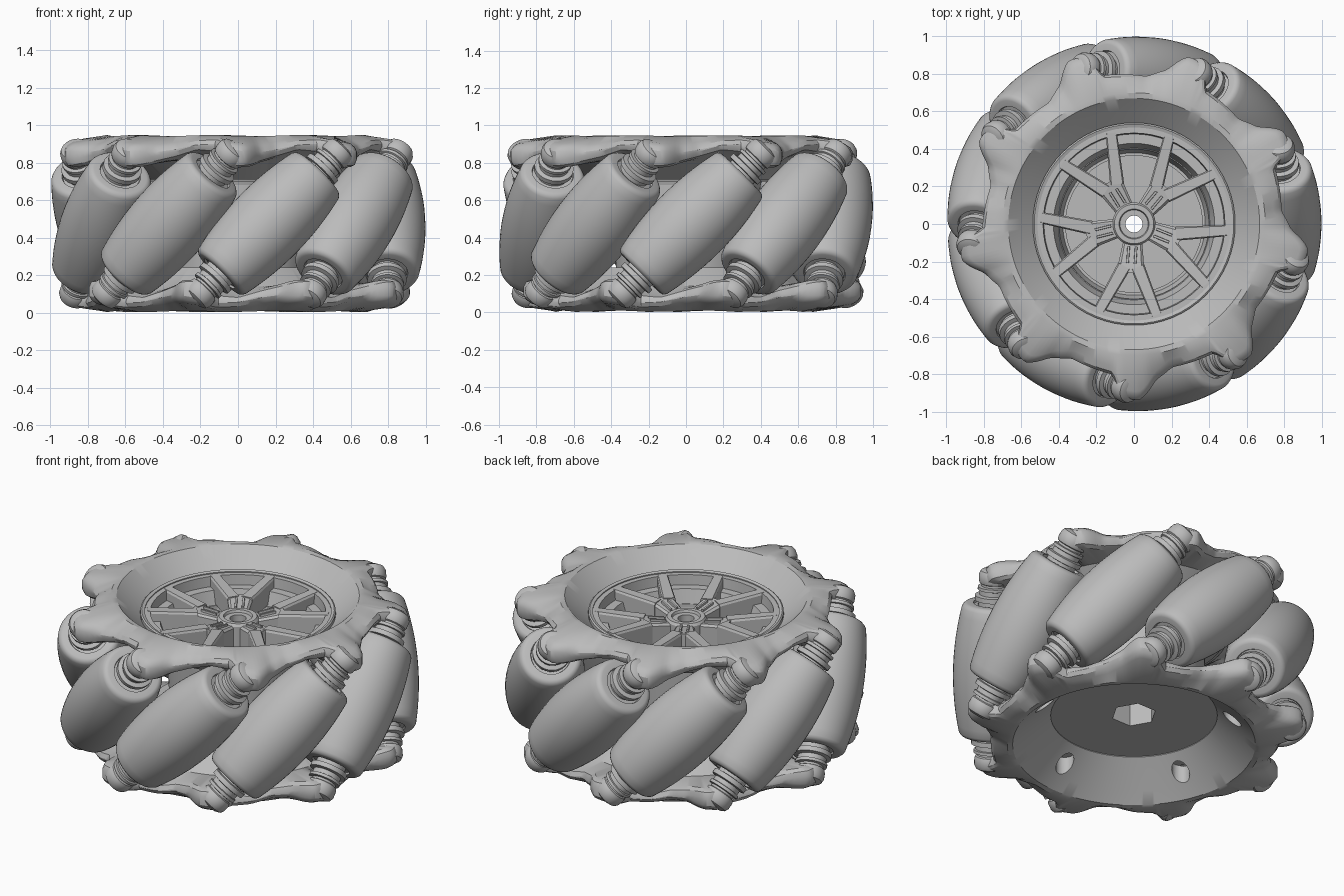
import bpy, bmesh
from math import sin, cos, pi, radians
from mathutils import Matrix, Vector

if "Cube" in bpy.data.objects:
    bpy.data.objects.remove(bpy.data.objects["Cube"], do_unlink=True)

HEIGHT = 0.95
ROLLERS = 9
SPOKES = 5

grey = bpy.data.materials.new("satin grey")
grey.use_nodes = True
grey.diffuse_color = (0.5, 0.5, 0.5, 1)
grey.node_tree.nodes["Principled BSDF"].inputs["Base Color"].default_value = (0.5, 0.5, 0.5, 1)


def smooth(obj, angle):
    bpy.ops.object.select_all(action='DESELECT')
    obj.select_set(True)
    bpy.context.view_layer.objects.active = obj
    bpy.ops.object.shade_smooth_by_angle(angle=radians(angle))


def finish(name, bm, angle=32):
    bmesh.ops.recalc_face_normals(bm, faces=bm.faces)
    mesh = bpy.data.meshes.new(name)
    bm.to_mesh(mesh)
    bm.free()
    mesh.materials.append(grey)
    obj = bpy.data.objects.new(name, mesh)
    bpy.context.collection.objects.link(obj)
    smooth(obj, angle)
    return obj


def skin(bm, rings, closed):
    """Join rings of points with quads; closed also joins last ring to first."""
    rows = [[bm.verts.new(p) for p in ring] for ring in rings]
    n = len(rows[0])
    for i in range(len(rows) if closed else len(rows) - 1):
        a, b = rows[i], rows[(i + 1) % len(rows)]
        for j in range(n):
            k = (j + 1) % n
            bm.faces.new((a[j], a[k], b[k], b[j]))
    if not closed:
        bm.faces.new(rows[0])
        bm.faces.new(rows[-1])


def lathe(name, profile, matrix=Matrix(), sides=64, hollow=False):
    bm = bmesh.new()
    skin(bm, [[matrix @ Vector((r * cos(2 * pi * j / sides), r * sin(2 * pi * j / sides), z))
               for j in range(sides)] for r, z in profile], hollow)
    return finish(name, bm)


def cut(target, cutter, angle):
    cutter.hide_render = True
    mod = target.modifiers.new("cut", 'BOOLEAN')
    mod.operation = 'DIFFERENCE'
    mod.object = cutter
    bpy.context.view_layer.objects.active = target
    bpy.ops.object.modifier_apply(modifier=mod.name)
    bpy.data.objects.remove(cutter, do_unlink=True)
    smooth(target, angle)


def polar(r, deg, z=0.0):
    return Vector((r * cos(radians(deg)), r * sin(radians(deg)), z))


# One arm of a side plate, by degrees from its tip: radius, face depth, back depth
ARM = [(-16, .80, .025, .09), (-8, .81, .02, .10), (-5.5, .89, .03, .15), (-3.5, .93, .045, .175),
       (2, .94, .06, .175), (4.5, .905, .06, .17), (8, .84, .065, .15), (15, .79, .05, .125),
       (24, .80, .025, .09)]


def arm_at(deg):
    d = (deg + 16) % 40 - 16
    for a, b in zip(ARM, ARM[1:]):
        if a[0] <= d <= b[0]:
            t = (d - a[0]) / (b[0] - a[0])
            return Vector(a[1:]).lerp(Vector(b[1:]), t)


def side_plate(name, tip, top):
    bm = bmesh.new()
    sections = []
    steps = 270
    for i in range(steps):
        deg = i * 360 / steps
        off = deg - tip if top else tip - deg
        r, face, back = sum((arm_at(off + e) for e in (-.8, 0, .8)), Vector()) / 3
        section = [(.46, .195), (.61, .065), (.67, .01), (.70, face * .15), (r - .045, face * .8),
                   (r - .014, face + .008), (r, face + .03), (r, back - .035),
                   (r - .014, back - .01), (r - .045, back), (.65, .14), (.52, .24), (.47, .24)]
        sections.append([polar(q, deg, HEIGHT - d if top else d) for q, d in section])
    skin(bm, sections, True)
    return finish(name, bm, 30)


side_plate("upper_side_plate", -90, True)
lower = side_plate("lower_side_plate", -106, False)

# Round pockets in the lower dish
for k in range(SPOKES):
    at = Matrix.Translation(polar(.55, -86 + 72 * k))
    cut(lower, lathe("pocket_cutter", [(.05, -.1), (.05, .185)], at, 24), 30)

# Central barrel with tapered well, bore and hexagonal drive socket
core = lathe("core_barrel", [(.045, .2), (.465, .2), (.49, .24), (.375, .24), (.40, .70), (.50, .70),
                             (.54, .80), (.535, .84), (.485, .84), (.48, .78), (.43, .78),
                             (.38, .62), (.365, .62), (.365, .60), (.045, .60)], hollow=True)
cut(core, lathe("hex_cutter", [(.125, .1), (.125, .34)], sides=6), 30)

# Hub collar
lathe("hub_collar", [(.045, .58), (.115, .58), (.115, .80), (.105, .815), (.08, .815),
                     (.075, .80), (.045, .80)], hollow=True)


def bar(name, a, b, wa, wb, depth):
    """Tapered bar with chamfered top between two top-centre points."""
    side = Vector((a.y - b.y, b.x - a.x, 0)).normalized()
    bm = bmesh.new()
    rings = []
    for p, w in ((a, wa), (b, wb)):
        rings.append([p + side * (w / 2 * s) + Vector((0, 0, z)) for s, z in
                      ((-1, -depth), (1, -depth), (1, -.012), (.8, 0), (-.8, 0), (-1, -.012))])
    skin(bm, rings, False)
    return finish(name, bm, 20)


# Forked spokes with a slotted root, and bolts on the well floor
for k in range(SPOKES):
    deg = -94 + 72 * k
    bar("spoke_root", polar(.09, deg, .80), polar(.26, deg, .825), .10, .15, .14)
    for s in (-1, 1):
        root = polar(.23, deg + s * 9, .826)
        bar("spoke_arm", root, polar(.50, deg + s * 18, .842), .075, .06, .13)
        rib = Vector((-sin(radians(deg)), cos(radians(deg)), 0)) * (.02 * s)
        bar("slot_rib", polar(.12, deg, .816) + rib, polar(.21, deg, .83) + rib, .014, .014, .03)
    lathe("floor_bolt", [(.016, .59), (.016, .607)], Matrix.Translation(polar(.17, deg + 36)), 16)

# Raised lip around the spoked face
lathe("face_lip", [(.515, .82), (.54, .82), (.54, .846), (.532, .852), (.515, .846)], hollow=True)

# Barrel rollers tilted at 45 degrees, each with a washer, axle and rounded end knobs
AXIS_R = .785
HALF = .38


def barrel(s):
    return .215 - .043 * (s / .37) ** 2


body = [(barrel(HALF * i / 8 * .94), HALF * i / 8 * .94) for i in range(9)]
body += [(.168, HALF - .012), (.158, HALF - .003), (.145, HALF), (.112, HALF), (.108, HALF - .012)]
axle = [(.085, .36), (.085, .395), (.105, .398), (.105, .425), (.08, .43), (.08, .455),
        (.09, .458), (.09, .475), (.07, .478), (.07, .49), (.08, .495), (.085, .51),
        (.085, .545), (.075, .565), (.05, .578)]


def mirrored(half):
    return [(r, -s) for r, s in reversed(half) if s > 0] + half


for k in range(ROLLERS):
    deg = -78 + 40 * k
    out = polar(1, deg)
    tangent = polar(1, deg + 90)
    axis = (tangent + Vector((0, 0, 1))).normalized()
    frame = Matrix((out, axis.cross(out), axis)).transposed().to_4x4()
    frame = Matrix.Translation(out * AXIS_R + Vector((0, 0, HEIGHT / 2))) @ frame
    lathe("roller", mirrored(body), frame, 48)
    lathe("roller_axle", mirrored(axle), frame, 32)
